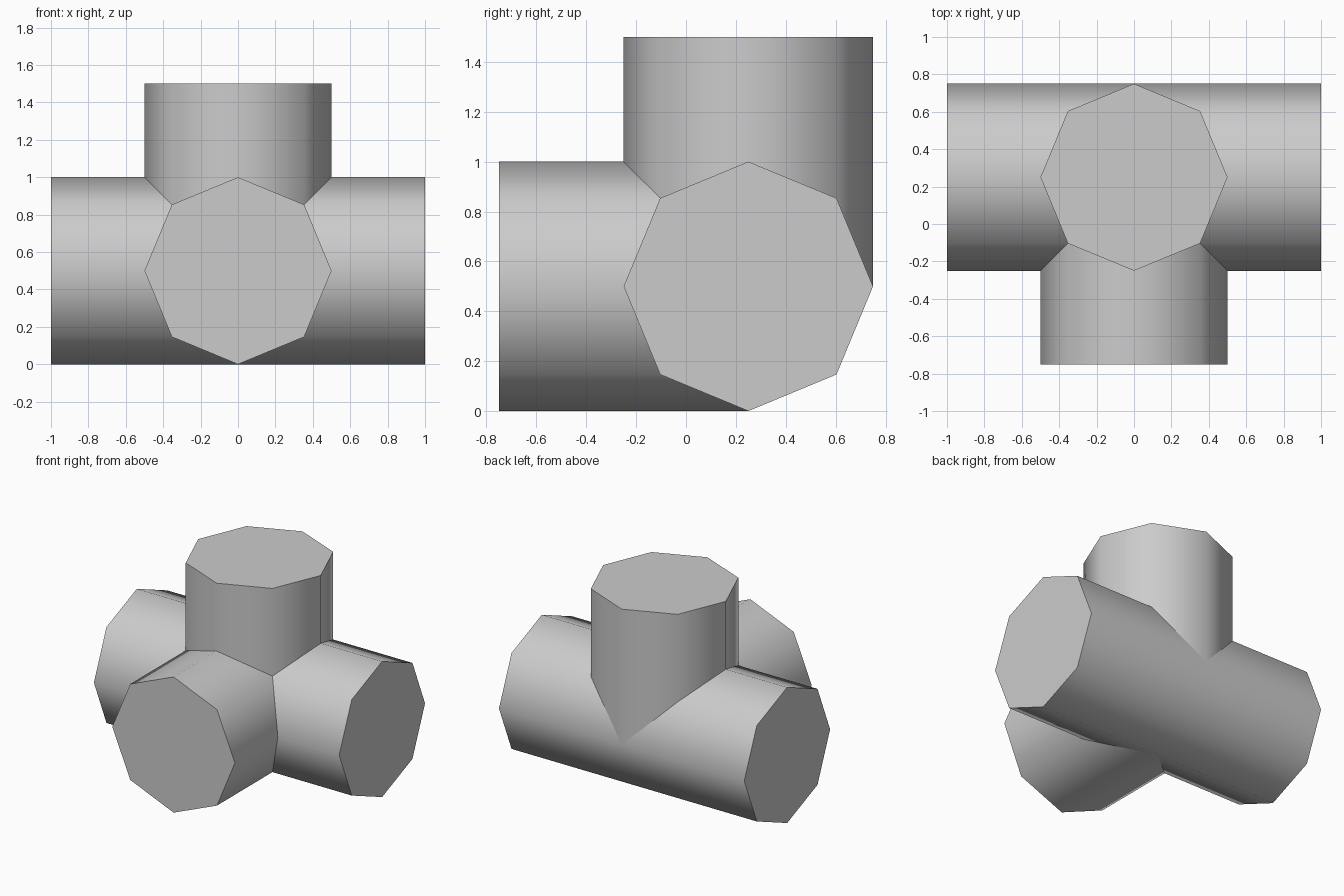
import bpy
import math
from mathutils import Vector

cube = bpy.data.objects.get("Cube")
if cube:
    bpy.data.objects.remove(cube, do_unlink=True)

# Single grey material
GREY = (0.6, 0.6, 0.6, 1.0)
mat = bpy.data.materials.new("plain grey")
mat.use_nodes = True
mat.diffuse_color = GREY
mat.node_tree.nodes["Principled BSDF"].inputs["Base Color"].default_value = GREY

HUB = Vector((0, 0.25, 0.5))
RADIUS = 0.5


def pipe(name, direction, start, end):
    """Solid eight-sided pipe through the hub, from start to end along direction."""
    axis = Vector(direction)
    bpy.ops.mesh.primitive_cylinder_add(
        vertices=8, radius=RADIUS, depth=end - start,
        location=HUB + axis * (start + end) / 2,
        rotation=axis.to_track_quat("Z", "Y").to_euler())
    obj = bpy.context.object
    obj.name = name
    obj.data.materials.append(mat)
    # Sides blend smoothly, end caps stay sharp
    bpy.ops.object.shade_smooth_by_angle(angle=math.radians(50))
    return obj


# Long cross pipe, with a front and an upright branch starting at its axis
pipe("cross_pipe", (1, 0, 0), -1, 1)
pipe("front_branch", (0, -1, 0), 0, 1)
pipe("upright_branch", (0, 0, 1), 0, 1)
